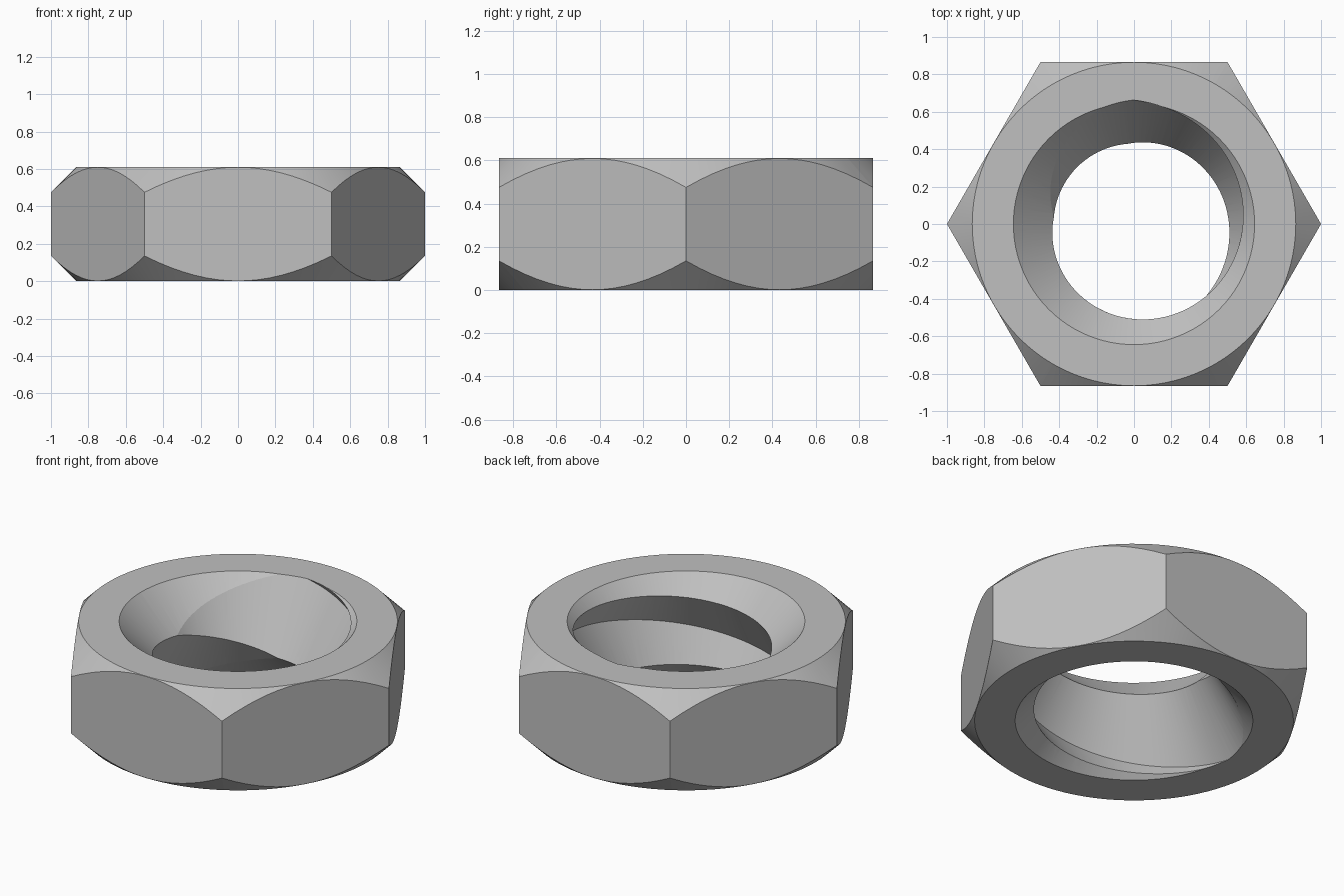
import bpy, bmesh, math

if "Cube" in bpy.data.objects:
    bpy.data.objects.remove(bpy.data.objects["Cube"], do_unlink=True)

HEIGHT = 0.61
MID = HEIGHT / 2
FLAT = 0.865            # radius of the washer face
RIM = 0.645             # countersink radius at each end
ROOT, CREST = 0.663, 0.43
PITCH = 0.81
SEGMENTS = 96


def finish(name, bm):
    bmesh.ops.recalc_face_normals(bm, faces=bm.faces[:])
    mesh = bpy.data.meshes.new(name)
    bm.to_mesh(mesh)
    bm.free()
    obj = bpy.data.objects.new(name, mesh)
    bpy.context.collection.objects.link(obj)
    return obj


def lathe(name, profile, sides):
    """Capped solid of revolution from (radius, height) pairs."""
    bm = bmesh.new()
    rings = []
    for r, z in profile:
        angles = [math.tau * i / sides for i in range(sides)]
        rings.append([bm.verts.new((r * math.cos(a), r * math.sin(a), z)) for a in angles])
    for low, high in zip(rings, rings[1:]):
        for i in range(sides):
            k = (i + 1) % sides
            bm.faces.new((low[i], low[k], high[k], high[i]))
    bm.faces.new(rings[0])
    bm.faces.new(rings[-1])
    return finish(name, bm)


def thread_solid(name, rows=9):
    """Solid screw with a V profile: even rows are crests, odd rows are roots."""
    bm = bmesh.new()
    start = MID - PITCH * (2 + 135 / 360)
    cols = []
    for i in range(SEGMENTS):
        turn = i / SEGMENTS
        a = math.tau * turn
        col = []
        for j in range(rows):
            r = ROOT if j % 2 else CREST
            z = start + PITCH * (j / 2 + turn)
            col.append(bm.verts.new((r * math.cos(a), r * math.sin(a), z)))
        cols.append(col)
    first = cols[0]
    for i in range(SEGMENTS - 1):
        for j in range(rows - 1):
            bm.faces.new((cols[i][j], cols[i + 1][j], cols[i + 1][j + 1], cols[i][j + 1]))
    # The last column joins the first one a full pitch higher
    last = cols[-1]
    for j in range(rows - 3):
        bm.faces.new((last[j], first[j + 2], first[j + 3], last[j + 1]))
    top_lap = [bm.verts.new((v.co.x, v.co.y, v.co.z + PITCH)) for v in first[-2:]]
    seam = first + top_lap
    for j in range(rows - 3, rows - 1):
        bm.faces.new((last[j], seam[j + 2], seam[j + 3], last[j + 1]))
    # Close both ends with fans around the axis
    bottom = [c[0] for c in cols] + [first[2], first[1]]
    top = [c[-1] for c in cols] + [top_lap[1], top_lap[0]]
    for loop in (bottom, top):
        hub = bm.verts.new((0, 0, sum(v.co.z for v in loop) / len(loop)))
        for a, b in zip(loop, loop[1:] + loop[:1]):
            bm.faces.new((hub, a, b))
    return finish(name, bm)


def combine(target, cutter, operation):
    mod = target.modifiers.new(cutter.name, 'BOOLEAN')
    mod.operation = operation
    mod.solver = 'EXACT'
    mod.object = cutter
    bpy.ops.object.select_all(action='DESELECT')
    bpy.context.view_layer.objects.active = target
    target.select_set(True)
    bpy.ops.object.modifier_apply(modifier=mod.name)
    bpy.data.objects.remove(cutter, do_unlink=True)


# Hexagonal body with corners chamfered at both ends
nut = lathe("hex_nut", [(1, 0), (1, HEIGHT)], 6)
spread = 0.2
chamfer = lathe("corner_chamfer", [(FLAT, 0), (FLAT + spread, spread),
                                   (FLAT + spread, HEIGHT - spread), (FLAT, HEIGHT)], SEGMENTS)
combine(nut, chamfer, 'INTERSECT')

# Threaded hole
combine(nut, thread_solid("thread_cutter"), 'DIFFERENCE')

# Countersinks at the top and bottom
over, depth = 0.05, 0.3
for name, end, sign in (("top_countersink", HEIGHT, 1), ("bottom_countersink", 0, -1)):
    cone = lathe(name, [(RIM - depth, end - sign * depth), (RIM + over, end + sign * over)], SEGMENTS)
    combine(nut, cone, 'DIFFERENCE')

# Plain grey metal
steel = bpy.data.materials.new("grey_steel")
steel.use_nodes = True
grey = (0.53, 0.53, 0.53, 1)
steel.diffuse_color = grey
steel.node_tree.nodes["Principled BSDF"].inputs["Base Color"].default_value = grey
nut.data.materials.clear()
nut.data.materials.append(steel)
for face in nut.data.polygons:
    face.material_index = 0

bpy.ops.object.select_all(action='DESELECT')
nut.select_set(True)
bpy.context.view_layer.objects.active = nut
bpy.ops.object.shade_smooth_by_angle(angle=math.radians(12))
